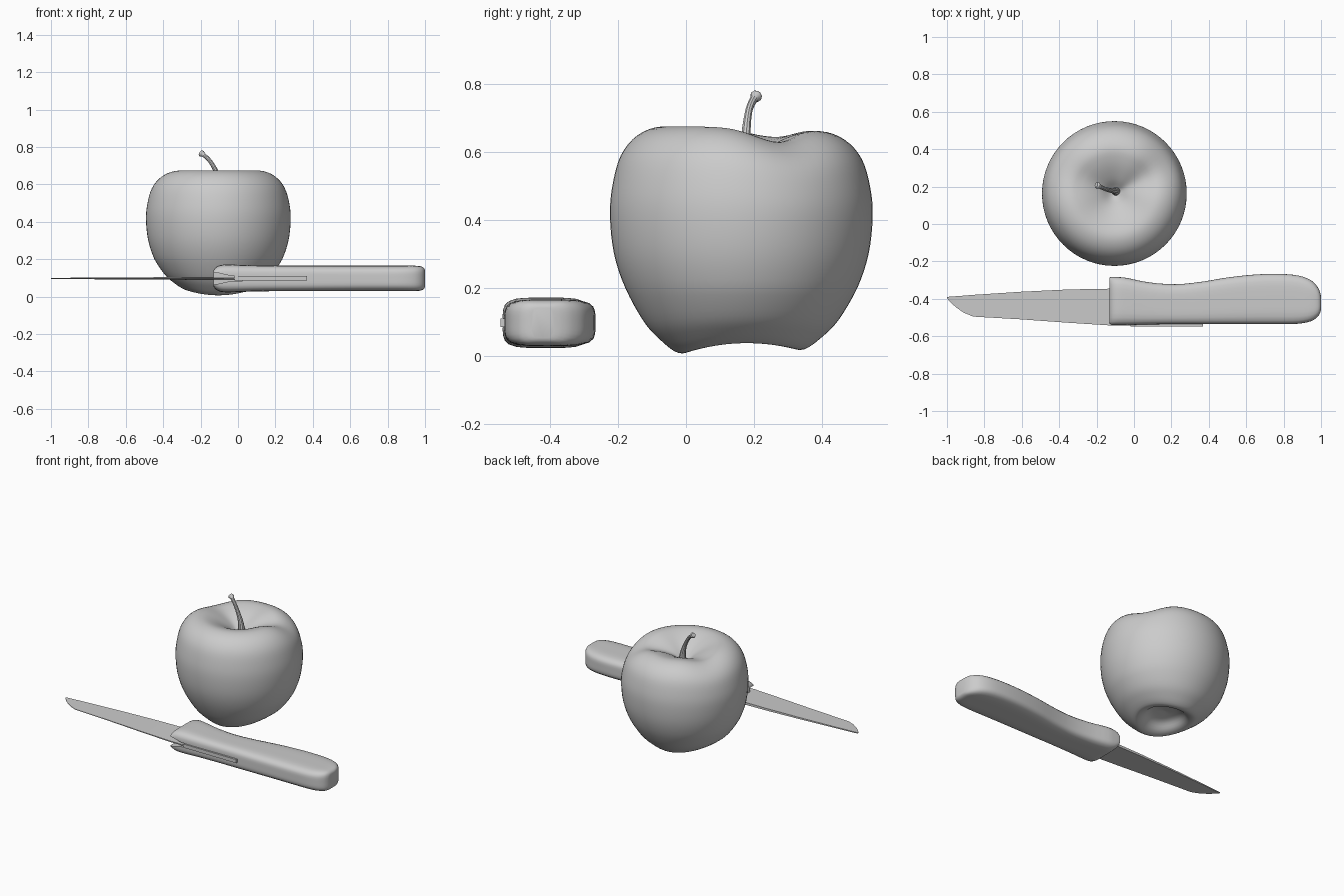
import bpy, bmesh
from math import sin, cos, pi, radians, exp
from mathutils import Vector

if "Cube" in bpy.data.objects:
    bpy.data.objects.remove(bpy.data.objects["Cube"])

grey = bpy.data.materials.new("plain grey")
grey.use_nodes = True
colour = (0.6, 0.6, 0.6, 1)
grey.diffuse_color = colour
grey.node_tree.nodes["Principled BSDF"].inputs["Base Color"].default_value = colour


def finish(obj, angle=35):
    obj.data.materials.clear()
    obj.data.materials.append(grey)
    bpy.ops.object.select_all(action='DESELECT')
    obj.select_set(True)
    bpy.context.view_layer.objects.active = obj
    bpy.ops.object.shade_smooth_by_angle(angle=radians(angle))


def spline(points, steps):
    """Catmull-Rom curve through tuples of any length."""
    pts = [Vector(p) for p in points]
    pts = [2 * pts[0] - pts[1]] + pts + [2 * pts[-1] - pts[-2]]
    out = []
    for a, b, c, d in zip(pts, pts[1:], pts[2:], pts[3:]):
        for i in range(steps):
            t = i / steps
            out.append(0.5 * (2 * b + (c - a) * t + (2 * a - 5 * b + 4 * c - d) * t**2
                              + (3 * b - a - 3 * c + d) * t**3))
    return out + [pts[-2]]


def loft(name, rings, angle=35):
    """Skin a list of closed rings and cap both ends."""
    bm = bmesh.new()
    loops = [[bm.verts.new(p) for p in ring] for ring in rings]
    n = len(loops[0])
    for a, b in zip(loops, loops[1:]):
        for i in range(n):
            bm.faces.new((a[i], a[(i + 1) % n], b[(i + 1) % n], b[i]))
    bm.faces.new(loops[0])
    bm.faces.new(loops[-1])
    bmesh.ops.recalc_face_normals(bm, faces=bm.faces)
    mesh = bpy.data.meshes.new(name)
    bm.to_mesh(mesh)
    bm.free()
    obj = bpy.data.objects.new(name, mesh)
    bpy.context.collection.objects.link(obj)
    finish(obj, angle)
    return obj


# Apple: lathed profile with uneven lobes around both rims
CX, CY = -0.105, 0.163
profile = [(0.004, 0.555), (0.03, 0.57), (0.08, 0.612), (0.16, 0.657), (0.235, 0.675),
           (0.305, 0.65), (0.355, 0.59), (0.38, 0.5), (0.387, 0.41), (0.375, 0.3),
           (0.342, 0.2), (0.287, 0.1), (0.237, 0.045), (0.185, 0.008), (0.14, 0.02),
           (0.09, 0.065), (0.004, 0.085)]


def bump(angle, centre, width):
    d = (angle - centre + pi) % (2 * pi) - pi
    return exp(-(d / width) ** 2)


def apple_point(r, z, a):
    edge = min(1, r / 0.2)
    top = max(0, min(1, (z - 0.4) / 0.25)) * edge
    low = max(0, min(1, (0.2 - z) / 0.2)) * edge
    dip = 0.045 * bump(a, radians(28), 0.45) + 0.03 * bump(a, radians(155), 0.5)
    dip += 0.014 * bump(a, pi / 2, 0.6)
    lift = 0.015 * (1 + cos(2 * a)) + 0.006 * (1 + sin(a))
    return (CX + r * cos(a), CY + r * sin(a), z - dip * top + lift * low)


loft("apple", [[apple_point(r, z, 2 * pi * i / 64) for i in range(64)]
               for r, z in spline(profile, 4)], 60)

# Stem: bent tapered tube with a flared tip
curve = bpy.data.curves.new("stem", 'CURVE')
curve.dimensions = '3D'
curve.bevel_depth = 1
curve.bevel_resolution = 3
curve.use_fill_caps = True
path = spline([(-0.095, 0.175, 0.54, 0.025), (-0.1, 0.176, 0.61, 0.018),
               (-0.118, 0.178, 0.67, 0.013), (-0.15, 0.186, 0.725, 0.011),
               (-0.182, 0.2, 0.756, 0.012), (-0.194, 0.206, 0.764, 0.018),
               (-0.202, 0.209, 0.769, 0.014)], 4)
line = curve.splines.new('POLY')
line.points.add(len(path) - 1)
for point, (x, y, z, r) in zip(line.points, path):
    point.co = (x, y, z, 1)
    point.radius = r
stem = bpy.data.objects.new("stem", curve)
bpy.context.collection.objects.link(stem)
bpy.ops.object.select_all(action='DESELECT')
stem.select_set(True)
bpy.context.view_layer.objects.active = stem
bpy.ops.object.convert(target='MESH')
finish(bpy.context.object)

# Handle: rounded sections (x, front edge, back edge, half height) along x
MID = 0.097
stations = [(-0.13, -0.538, -0.285, 0.045), (-0.118, -0.54, -0.284, 0.06),
            (-0.09, -0.54, -0.284, 0.072), (-0.04, -0.54, -0.288, 0.074),
            (0.08, -0.537, -0.312, 0.07), (0.22, -0.535, -0.322, 0.068),
            (0.36, -0.535, -0.309, 0.068), (0.5, -0.535, -0.286, 0.068),
            (0.65, -0.535, -0.27, 0.068), (0.78, -0.535, -0.267, 0.068),
            (0.88, -0.533, -0.276, 0.068), (0.945, -0.52, -0.3, 0.068),
            (0.98, -0.498, -0.334, 0.064), (0.995, -0.475, -0.365, 0.055),
            (1.0, -0.455, -0.39, 0.045)]


def section(x, y0, y1, h):
    ring = []
    for i in range(40):
        c, s = cos(2 * pi * i / 40), sin(2 * pi * i / 40)
        # superellipse gives flat sides with rounded corners
        k = (abs(c) ** 4.5 + abs(s) ** 4.5) ** (-1 / 4.5)
        ring.append((x, (y0 + y1) / 2 + (y1 - y0) / 2 * c * k, MID + h * s * k))
    return ring


handle = loft("handle", [section(*s) for s in spline(stations, 3)], 50)


# Flared notch at the front corner of the handle, where the blade enters
def notch_ring(x, h):
    return [(x, y, MID + s * h) for y, s in ((-0.6, -1), (-0.49, -1), (-0.49, 1), (-0.6, 1))]


cutter = loft("notch_cutter", [notch_ring(-0.2, 0.04), notch_ring(-0.11, 0.03),
                               notch_ring(-0.04, 0.014), notch_ring(0.04, 0.012)])
cutter.hide_render = True
cut = handle.modifiers.new("notch", 'BOOLEAN')
cut.object = cutter
cut.solver = 'EXACT'
bpy.context.view_layer.objects.active = handle
bpy.ops.object.modifier_apply(modifier=cut.name)
bpy.data.objects.remove(cutter)
finish(handle, 50)


# Blade: thin plate, thicker towards the handle, with a curved point
def blade_ring(x, y0, y1):
    h = 0.003 + 0.006 * (x + 1)
    return [(x, y0, MID - h * 0.4), (x, y1, MID - h), (x, y1, MID + h), (x, y0, MID + h * 0.4)]


edges = [(-1, -0.397, -0.39), (-0.98, -0.42, -0.388), (-0.95, -0.447, -0.386),
         (-0.91, -0.474, -0.383), (-0.86, -0.495, -0.379), (-0.6, -0.51, -0.362),
         (-0.35, -0.528, -0.35), (-0.13, -0.542, -0.346), (0.05, -0.542, -0.346)]
loft("blade", [blade_ring(*e) for e in edges], 25)

# Tang strip standing slightly proud of the handle's front edge
bpy.ops.mesh.primitive_cube_add(size=1, location=(0.175, -0.53, MID))
tang = bpy.context.object
tang.name = "tang_strip"
tang.scale = (0.39, 0.034, 0.024)
finish(tang)
